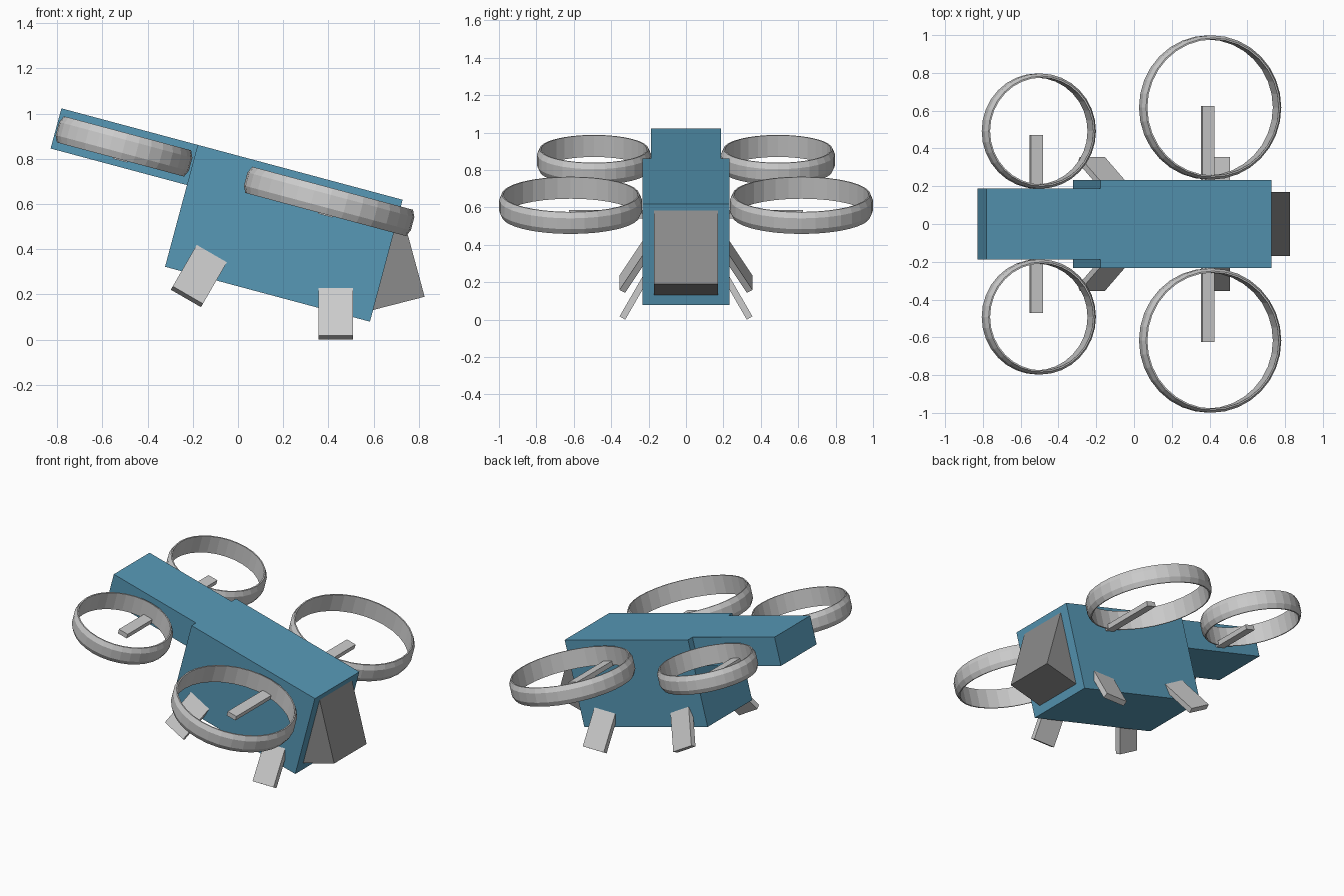
import bpy, bmesh, math
from mathutils import Matrix, Vector

if "Cube" in bpy.data.objects:
    bpy.data.objects.remove(bpy.data.objects["Cube"], do_unlink=True)


def material(name, color):
    m = bpy.data.materials.new(name)
    m.diffuse_color = (*color, 1)
    m.use_nodes = True
    m.node_tree.nodes["Principled BSDF"].inputs["Base Color"].default_value = (*color, 1)
    return m


BLUE = material("hull_blue", (0.095, 0.315, 0.47))
LIGHT = material("light_grey", (0.6, 0.6, 0.6))
GREY = material("mid_grey", (0.26, 0.26, 0.26))

# The whole craft pitches nose down
TILT = Matrix.Rotation(math.radians(15), 4, 'Y')


def add(name, bm, mat, matrix):
    bmesh.ops.recalc_face_normals(bm, faces=bm.faces)
    me = bpy.data.meshes.new(name)
    bm.to_mesh(me)
    bm.free()
    me.materials.append(mat)
    ob = bpy.data.objects.new(name, me)
    ob.matrix_world = matrix
    bpy.context.collection.objects.link(ob)
    return ob


def box(name, lo, hi, mat, matrix=TILT):
    lo, hi = Vector(lo), Vector(hi)
    bm = bmesh.new()
    bmesh.ops.create_cube(bm, size=1)
    bmesh.ops.scale(bm, vec=hi - lo, verts=bm.verts)
    bmesh.ops.translate(bm, vec=(lo + hi) / 2, verts=bm.verts)
    return add(name, bm, mat, matrix)


def ring(name, center, radius, half_height):
    # Thin duct wall: straight inside, chamfered outside
    profile = [(-0.022, -1), (-0.014, -1), (0, -0.5), (0, 0.5), (-0.014, 1), (-0.022, 1)]
    bm = bmesh.new()
    steps = 32
    loops = []
    for i in range(steps):
        a = math.tau * i / steps
        loops.append([bm.verts.new(((radius + r) * math.cos(a), (radius + r) * math.sin(a),
                                    h * half_height)) for r, h in profile])
    n = len(profile)
    for i in range(steps):
        p, q = loops[i], loops[(i + 1) % steps]
        for j in range(n):
            k = (j + 1) % n
            bm.faces.new((p[j], q[j], q[k], p[k]))
    return add(name, bm, LIGHT, TILT @ Matrix.Translation(center))


# Hull and tail
box("hull", (-0.395, -0.233, 0.228), (0.543, 0.233, 0.786), BLUE)
box("tail", (-1.019, -0.187, 0.602), (-0.395, 0.187, 0.786), BLUE)

# Wedge-shaped nose window
bm = bmesh.new()
section = [(0.542, 0.751), (0.748, 0.397), (0.542, 0.281)]
face = bm.faces.new([bm.verts.new((u, -0.17, w)) for u, w in section])
out = bmesh.ops.extrude_face_region(bm, geom=[face])
bmesh.ops.translate(bm, vec=(0, 0.34, 0),
                    verts=[v for v in out["geom"] if isinstance(v, bmesh.types.BMVert)])
add("nose_wedge", bm, GREY, TILT)

for side, s in (("left", 1), ("right", -1)):
    # Ducted rotor rings with their support bars
    for end, u, y, radius, root in (("front", 0.231, 0.617, 0.382, 0.22),
                                    ("rear", -0.708, 0.492, 0.305, 0.175)):
        ring(f"{end}_{side}_rotor_ring", (u, s * y, 0.695), radius, 0.06)
        tip = y + 0.008 if end == "front" else y - 0.022
        ys = sorted((s * root, s * tip))
        box(f"{end}_{side}_rotor_bar", (u - 0.033, ys[0], 0.63), (u + 0.033, ys[1], 0.66), LIGHT)

    # Splayed legs, the rear pair swept back
    for end, foot, sweep in (("front", (0.4325, s * 0.34, 0.009), 0),
                             ("rear", (-0.226, s * 0.34, 0.19), 30)):
        turn = (Matrix.Translation(foot) @ Matrix.Rotation(math.radians(sweep), 4, 'Y')
                @ Matrix.Rotation(math.radians(30 * s), 4, 'X'))
        box(f"{end}_{side}_leg", (-0.077, -0.0175, 0), (0.077, 0.0175, 0.29), LIGHT, turn)
